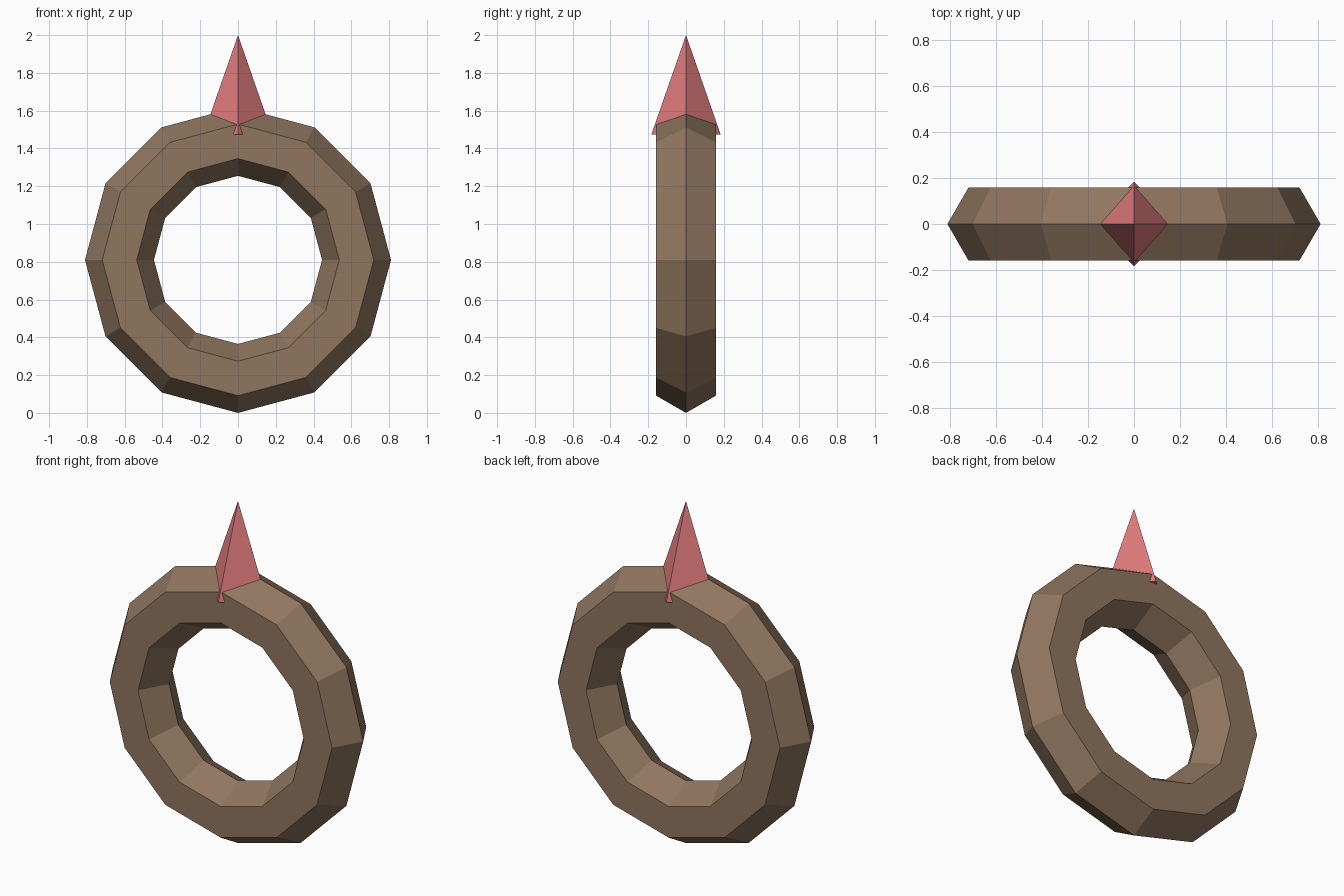
import bpy
import math

cube = bpy.data.objects.get("Cube")
if cube:
    bpy.data.objects.remove(cube, do_unlink=True)


def make_material(name, colour):
    mat = bpy.data.materials.new(name)
    mat.use_nodes = True
    mat.diffuse_color = colour
    mat.node_tree.nodes["Principled BSDF"].inputs["Base Color"].default_value = colour
    return mat


def finish(name, mat):
    obj = bpy.context.object
    obj.name = name
    obj.data.name = name
    obj.data.materials.append(mat)
    bpy.ops.object.transform_apply(location=False, rotation=True, scale=True)
    bpy.ops.object.shade_flat()
    return obj


brown = make_material("brown", (0.28, 0.182, 0.115, 1))
red = make_material("soft red", (0.74, 0.197, 0.2, 1))

# Upright twelve-sided ring with a hexagonal section
ring_radius, tube_radius = 0.6275, 0.1825
ring_height = ring_radius + tube_radius
bpy.ops.mesh.primitive_torus_add(
    major_segments=12, minor_segments=6,
    major_radius=ring_radius, minor_radius=tube_radius,
    location=(0, 0, ring_height), rotation=(math.pi / 2, 0, 0))
finish("ring", brown)

# Four-sided spike straddling the top of the ring
spike_base, spike_top = 1.475, 2.0
bpy.ops.mesh.primitive_cone_add(
    vertices=4, radius1=0.183, radius2=0, depth=spike_top - spike_base,
    location=(0, 0, (spike_base + spike_top) / 2))
finish("spike", red)
